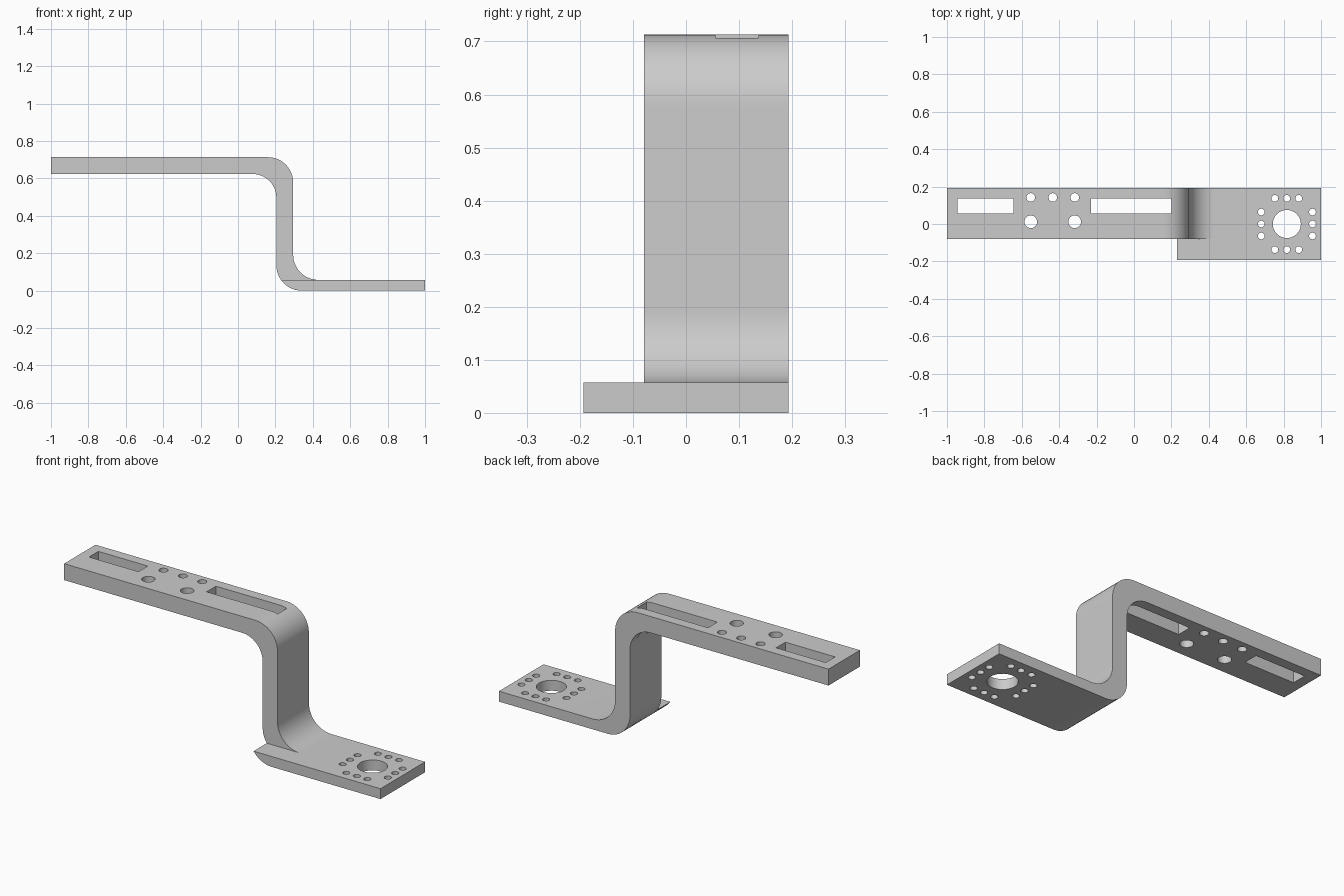
import bpy, bmesh
from math import sin, cos, radians, pi

if "Cube" in bpy.data.objects:
    bpy.data.objects.remove(bpy.data.objects["Cube"])


def arc(cx, cz, r, a0, a1, n=12):
    return [(cx + r * cos(radians(a0 + (a1 - a0) * i / n)),
             cz + r * sin(radians(a0 + (a1 - a0) * i / n))) for i in range(n + 1)]


def new_object(name, bm):
    bmesh.ops.recalc_face_normals(bm, faces=bm.faces[:])
    mesh = bpy.data.meshes.new(name)
    bm.to_mesh(mesh)
    bm.free()
    ob = bpy.data.objects.new(name, mesh)
    bpy.context.collection.objects.link(ob)
    return ob


def prism(bm, pts, direction):
    """Extrude a closed loop of 3D points."""
    face = bm.faces.new([bm.verts.new(p) for p in pts])
    ext = bmesh.ops.extrude_face_region(bm, geom=[face])
    verts = [v for v in ext["geom"] if isinstance(v, bmesh.types.BMVert)]
    bmesh.ops.translate(bm, verts=verts, vec=direction)


def profile_object(name, profile, y0, y1):
    bm = bmesh.new()
    prism(bm, [(x, y0, z) for x, z in profile], (0, y1 - y0, 0))
    return new_object(name, bm)


def boolean(target, other, op):
    mod = target.modifiers.new(op, 'BOOLEAN')
    mod.operation, mod.solver, mod.object = op, 'EXACT', other
    bpy.context.view_layer.objects.active = target
    bpy.ops.object.modifier_apply(modifier=mod.name)
    bpy.data.objects.remove(other)


X0, X1, T, H = 0.205, 0.295, 0.057, 0.713
Y0, YS, Y1 = -0.193, -0.079, 0.193

# Bent strip: upper arm, riser and narrow part of the foot
strip = ([(-1, 0.623), (-1, H)]
         + arc(X1 - 0.135, H - 0.135, 0.135, 90, 0)
         + arc(X1 + 0.135, T + 0.135, 0.135, 180, 270)
         + [(1, T), (1, 0)]
         + arc(X0 + 0.135, 0.135, 0.135, 270, 180)
         + arc(X0 - 0.125, 0.623 - 0.125, 0.125, 0, 90))
bracket = profile_object("bracket", strip, YS, Y1)

# Wide foot plate, its rear underside following the bend
foot = [(1, T), (1, 0)] + arc(X0 + 0.135, 0.135, 0.135, 270, 215.3, 7)
foot[-1] = (foot[-1][0], T)
foot_plate = profile_object("foot_plate", foot, Y0, Y1)
boolean(bracket, foot_plate, 'UNION')

# Slots and holes gathered in one cutter
bm = bmesh.new()


def slot(xa, xb, ya=0.056, yb=0.137):
    prism(bm, [(xa, ya, 0.4), (xb, ya, 0.4), (xb, yb, 0.4), (xa, yb, 0.4)], (0, 0, 0.5))


def hole(x, y, r, z, n=24):
    prism(bm, [(x + r * cos(2 * pi * i / n), y + r * sin(2 * pi * i / n), z)
               for i in range(n)], (0, 0, 0.3))


slot(-0.944, -0.643)
slot(-0.23, 0.201)
for x in (-0.552, -0.434, -0.317):
    hole(x, 0.142, 0.023, 0.5)
for x in (-0.552, -0.317):
    hole(x, 0.012, 0.034, 0.5)

# Large foot hole ringed by four rows of three
cx = 0.817
hole(cx, 0, 0.075, -0.1, 40)
for side in (-0.137, 0.137):
    for d in (-0.064, 0, 0.064):
        hole(cx + d, side, 0.018, -0.1)
        hole(cx + side, d, 0.018, -0.1)
cutter = new_object("hole_cutter", bm)
cutter.hide_render = True
boolean(bracket, cutter, 'DIFFERENCE')

bpy.ops.object.select_all(action='DESELECT')
bracket.select_set(True)
bpy.context.view_layer.objects.active = bracket
bpy.ops.object.shade_smooth_by_angle(angle=radians(30))
